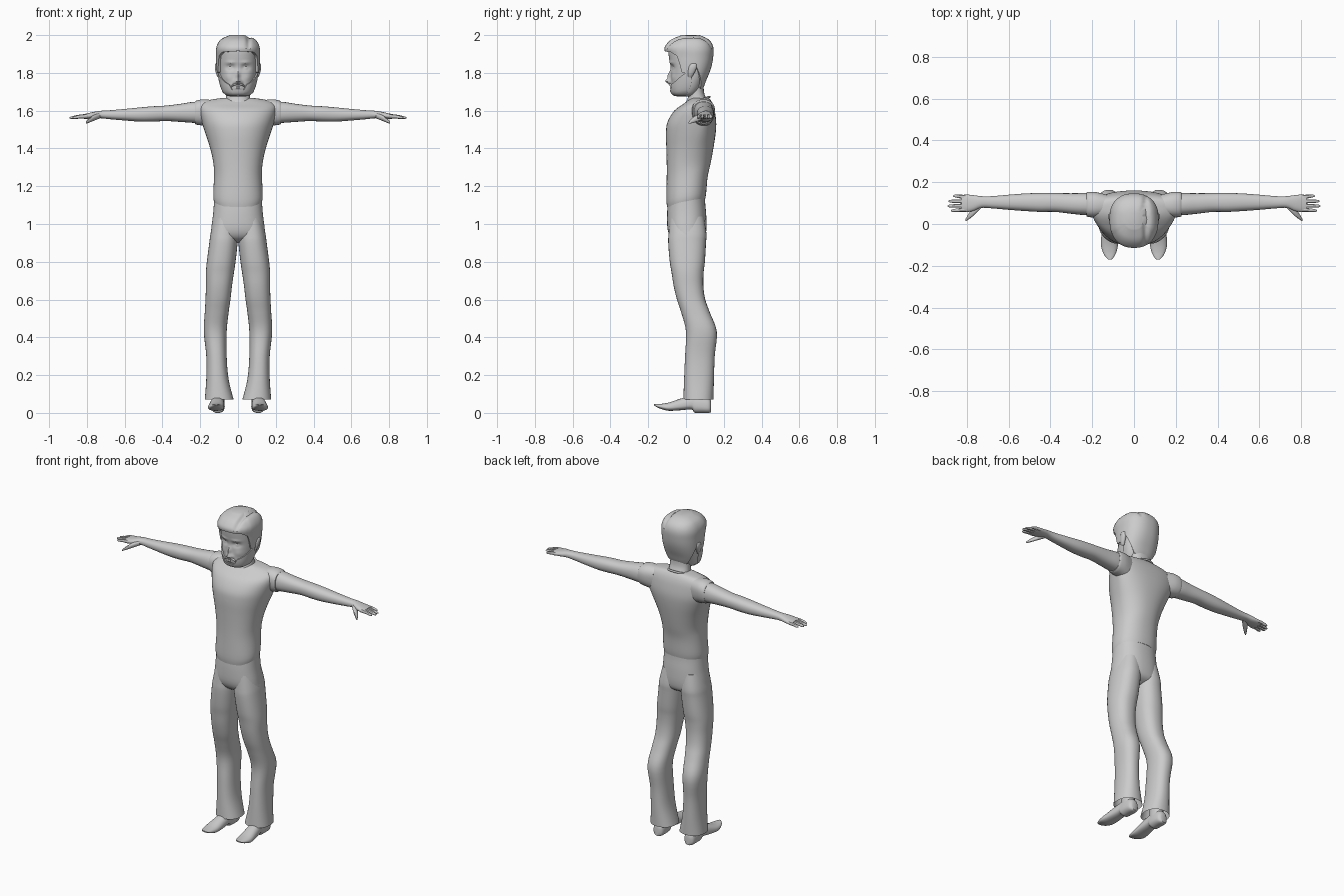
import bpy, bmesh, math
from mathutils import Vector

UP = lambda u, v, s: (u, v, s)          # sections stacked along z
SIDE = lambda u, v, s: (s, u, v)        # sections stacked along x
DEEP = lambda u, v, s: (u, s, v)        # sections stacked along y


def refine(rows, k=4):
    """Catmull-Rom resampling of section rows."""
    out = []
    for i in range(len(rows) - 1):
        a, b, c, d = (rows[max(0, min(len(rows) - 1, i + j))] for j in (-1, 0, 1, 2))
        for j in range(k):
            t = j / k
            out.append([0.5 * (2*q + (r-p)*t + (2*p - 5*q + 4*r - w)*t*t + (3*q - p - 3*r + w)*t**3)
                        for p, q, r, w in zip(a, b, c, d)])
    return out + [list(rows[-1])]


def point(row, ang, e=2.3, off=0.0):
    """Point on an uneven superellipse: row = (station, centre, half width, v0, vmid, v1)."""
    s, cu, ru, v0, vm, v1 = row
    su, sv = math.sin(ang), -math.cos(ang)
    rv = (vm - v0 if sv < 0 else v1 - vm) + off
    f = lambda c: math.copysign(abs(c) ** (2 / e), c)
    return cu + (ru + off) * f(su), vm + rv * f(sv), s


def skin(name, rings, closed=True, cap0=True, cap1=True, mirror=False, angle=40):
    bm = bmesh.new()
    vs = [[bm.verts.new(p) for p in r] for r in rings]
    n = len(rings[0])
    for a, b in zip(vs, vs[1:]):
        for i in range(n if closed else n - 1):
            j = (i + 1) % n
            bm.faces.new((a[i], a[j], b[j], b[i]))
    if closed and cap0:
        bm.faces.new(vs[0])
    if closed and cap1:
        bm.faces.new(vs[-1])
    bmesh.ops.recalc_face_normals(bm, faces=bm.faces)
    me = bpy.data.meshes.new(name)
    bm.to_mesh(me)
    bm.free()
    ob = bpy.data.objects.new(name, me)
    bpy.context.collection.objects.link(ob)
    bpy.ops.object.select_all(action='DESELECT')
    ob.select_set(True)
    bpy.context.view_layer.objects.active = ob
    bpy.ops.object.shade_smooth_by_angle(angle=math.radians(angle))
    if mirror:
        ob.modifiers.new("mirror", 'MIRROR')
    return ob


def loft(name, rows, to=UP, e=2.3, n=32, k=4, **kw):
    rings = [[to(*point(r, 2 * math.pi * i / n, e)) for i in range(n)] for r in refine(rows, k)]
    return skin(name, rings, **kw)


def keyed(keys, x):
    for (a, p), (b, q) in zip(keys, keys[1:]):
        if x <= b:
            return p + (q - p) * max(0, x - a) / (b - a)
    return keys[-1][1]


# Shirt, with a hem that drops at the front
hem = lambda u, v, s: (u, v, s + 0.22 * v * max(0, 1 - (s - 1.11) / 0.15))
loft("shirt", [(1.112, 0, .125, -.10, 0, .102), (1.15, 0, .131, -.104, 0, .107),
               (1.25, 0, .127, -.102, .01, .115), (1.32, 0, .13, -.102, .01, .13),
               (1.40, 0, .147, -.104, .03, .145), (1.48, 0, .173, -.106, .06, .157),
               (1.54, 0, .192, -.098, .08, .16), (1.60, 0, .206, -.062, .085, .152),
               (1.635, 0, .2, -.015, .085, .142), (1.657, 0, .15, .015, .085, .13),
               (1.668, 0, .075, .03, .08, .12)], to=hem, e=2.25, n=48)
loft("sleeve", [(.13, .09, .05, 1.51, 1.6, 1.655), (.18, .092, .06, 1.52, 1.6, 1.66),
                (.215, .093, .06, 1.525, 1.6, 1.655), (.228, .093, .056, 1.53, 1.595, 1.648)],
     to=SIDE, mirror=True)

# Trousers: hips and flared legs
loft("trouser_hips", [(1.18, 0, .126, -.094, 0, .1), (1.12, 0, .127, -.096, 0, .101),
                      (1.05, 0, .132, -.1, 0, .107), (.97, 0, .142, -.097, 0, .108),
                      (.925, 0, .14, -.075, .01, .095), (.9, 0, .07, -.03, .01, .05)], n=48)
legs = [(1.04, 0, .125, -.085, .095), (.95, 0, .145, -.092, .108), (.9, .002, .152, -.094, .106),
        (.8, .013, .165, -.086, .1), (.74, .022, .17, -.076, .093), (.67, .032, .17, -.065, .092),
        (.6, .04, .172, -.048, .102), (.53, .05, .176, -.025, .127), (.43, .06, .181, 0, .163),
        (.3, .06, .168, -.005, .152), (.18, .05, .168, -.01, .148), (.07, .023, .176, -.014, .145)]
loft("trouser_leg", [(z, (a + b) / 2, (b - a) / 2, f, (f + r) / 2, r) for z, a, b, f, r in legs],
     cap1=False, mirror=True)
loft("ankle", [(.2, .105, .035, .03, .07, .11), (.05, .105, .033, .03, .07, .115)], n=16, mirror=True)

# Pointed shoes with a low heel
shoe = [(.133, .106, .018, .004, .03, .06), (.12, .106, .032, 0, .03, .08), (.08, .106, .036, 0, .035, .095),
        (.045, .107, .035, .001, .04, .095), (.03, .108, .035, .018, .045, .092),
        (-.03, .112, .04, .014, .035, .075), (-.09, .117, .042, .011, .028, .055),
        (-.13, .117, .034, .02, .033, .048), (-.155, .116, .022, .031, .038, .047),
        (-.17, .115, .008, .04, .043, .047)]
loft("shoe", shoe, to=DEEP, n=24, mirror=True)

# Arm and hand
loft("arm", [(.15, .093, .05, 1.53, 1.6, 1.645), (.23, .095, .053, 1.535, 1.59, 1.647),
             (.3, .098, .049, 1.54, 1.59, 1.637), (.38, .103, .045, 1.545, 1.588, 1.627),
             (.45, .103, .045, 1.542, 1.585, 1.623), (.52, .104, .042, 1.542, 1.58, 1.617),
             (.6, .104, .036, 1.548, 1.578, 1.609), (.68, .104, .029, 1.555, 1.578, 1.602),
             (.73, .105, .028, 1.56, 1.578, 1.599), (.77, .1, .038, 1.557, 1.574, 1.592),
             (.805, .099, .042, 1.556, 1.571, 1.584), (.825, .099, .038, 1.559, 1.57, 1.58)],
     to=SIDE, n=24, mirror=True)
for name, root, tip, x in (("index", .069, .064, .875), ("middle", .088, .086, .891),
                           ("ring", .108, .109, .887), ("little", .129, .134, .865)):
    loft(name + "_finger", [(.80, root, .011, 1.559, 1.57, 1.581),
                            ((x + .8) / 2, (root + tip) / 2, .009, 1.559, 1.568, 1.578),
                            (x - .01, tip, .007, 1.556, 1.563, 1.57), (x, tip, .003, 1.559, 1.562, 1.565)],
         to=SIDE, n=10, mirror=True)
loft("thumb", [(.73, .09, .014, 1.56, 1.575, 1.588), (.765, .062, .02, 1.546, 1.56, 1.576),
               (.79, .036, .014, 1.536, 1.546, 1.558), (.806, .018, .005, 1.531, 1.536, 1.542)],
     to=SIDE, n=14, mirror=True)

# Neck and collar edge
loft("neck", [(1.6, 0, .075, -.03, .07, .13), (1.655, 0, .066, .005, .06, .112),
              (1.7, 0, .062, .012, .055, .095), (1.77, 0, .065, .01, .05, .095)])
bpy.ops.mesh.primitive_torus_add(location=(0, .06, 1.65), rotation=(.35, 0, 0), major_radius=.068,
                                 minor_radius=.006, major_segments=40, minor_segments=8)
bpy.context.object.name = "collar"
bpy.ops.object.shade_smooth()

# Head: lofted skull with the face modelled by soft bumps
skull = refine([(1.676, 0, .045, -.05, 0, .04), (1.69, 0, .068, -.07, .005, .06),
                (1.72, 0, .083, -.079, .02, .08), (1.76, 0, .094, -.08, .03, .095),
                (1.80, 0, .1, -.08, .03, .112), (1.84, 0, .103, -.083, .03, .125),
                (1.88, 0, .104, -.09, .03, .132), (1.92, 0, .104, -.093, .03, .134),
                (1.95, 0, .094, -.083, .03, .124), (1.972, 0, .073, -.06, .03, .1),
                (1.988, 0, .03, -.01, .03, .06)], 6)
BUMPS = [(0, 1.755, .013, .013, .028), (0, 1.785, .009, .022, .018), (.017, 1.75, .008, .008, .008),
         (.04, 1.828, .022, .014, -.014), (.042, 1.826, .011, .007, .009), (.04, 1.855, .026, .007, .005),
         (.055, 1.775, .02, .02, .004), (0, 1.731, .022, .004, .006), (0, 1.719, .018, .004, .006)]


def face(p):
    x, y, z = p
    if y < .02:
        for bx, bz, wx, wz, h in BUMPS:
            y -= h * math.exp(-((abs(x) - bx) / wx) ** 2 - ((z - bz) / wz) ** 2)
    return x, y, z


def head_point(ang, z, off):
    for a, b in zip(skull, skull[1:]):
        if z <= b[0]:
            break
    t = max(0, min(1, (z - a[0]) / (b[0] - a[0])))
    return point([p + (q - p) * t for p, q in zip(a, b)], ang, 2.3, off)


skin("head", [[face(point(r, 2 * math.pi * i / 96)) for i in range(96)] for r in skull])

# Swept hair with a side parting
HAIRLINE = [(0, 1.915), (40, 1.91), (58, 1.89), (68, 1.80), (88, 1.80), (98, 1.84),
            (115, 1.79), (140, 1.72), (180, 1.70)]


def hair_point(i, t):
    ang = 2 * math.pi * i / 96
    deg = abs((i * 3.75 + 180) % 360 - 180)
    low = keyed(HAIRLINE, deg)
    z = low + (1.988 - low) * max(0, t) ** .8
    quiff = .011 * max(0, math.cos(ang)) * math.exp(-((z - 1.935) / .03) ** 2)
    x, y, z = head_point(ang, z, -.006 if t < 0 else .012 + quiff)
    z += .012 * max(0, t) ** 2
    if z > 1.93:
        z -= .012 * math.exp(-((x - .055) / .012) ** 2)
    return x, y, z


skin("hair", [[hair_point(i, t) for i in range(96)] for t in [-1] + [j / 24 for j in range(25)]], cap0=False)

# Beard and moustache wrapped around the jaw
BEARD = [(0, 1.708), (18, 1.71), (26, 1.738), (45, 1.755), (70, 1.79), (90, 1.82)]
beard = []
for j in range(-1, 10):
    t = max(0, min(8, j)) / 8
    off = -.005 if j in (-1, 9) else .008
    beard.append([head_point(math.radians(d), 1.677 + (keyed(BEARD, abs(d)) - 1.677) * t, off)
                  for d in range(-90, 91, 4)])
skin("beard", beard, closed=False)
loft("moustache", [(0, 1.741, .005, -.092, -.084, -.076), (.02, 1.739, .006, -.09, -.08, -.07),
                   (.036, 1.728, .005, -.083, -.073, -.063)],
     to=lambda u, v, s: (s, v, u), n=12, mirror=True)

# Ears
loft("ear", [(1.775, .1, .006, .012, .022, .03), (1.795, .105, .011, .01, .025, .042),
             (1.825, .109, .013, .012, .035, .056), (1.845, .11, .01, .022, .04, .056),
             (1.853, .108, .004, .032, .042, .05)], n=16, mirror=True)
